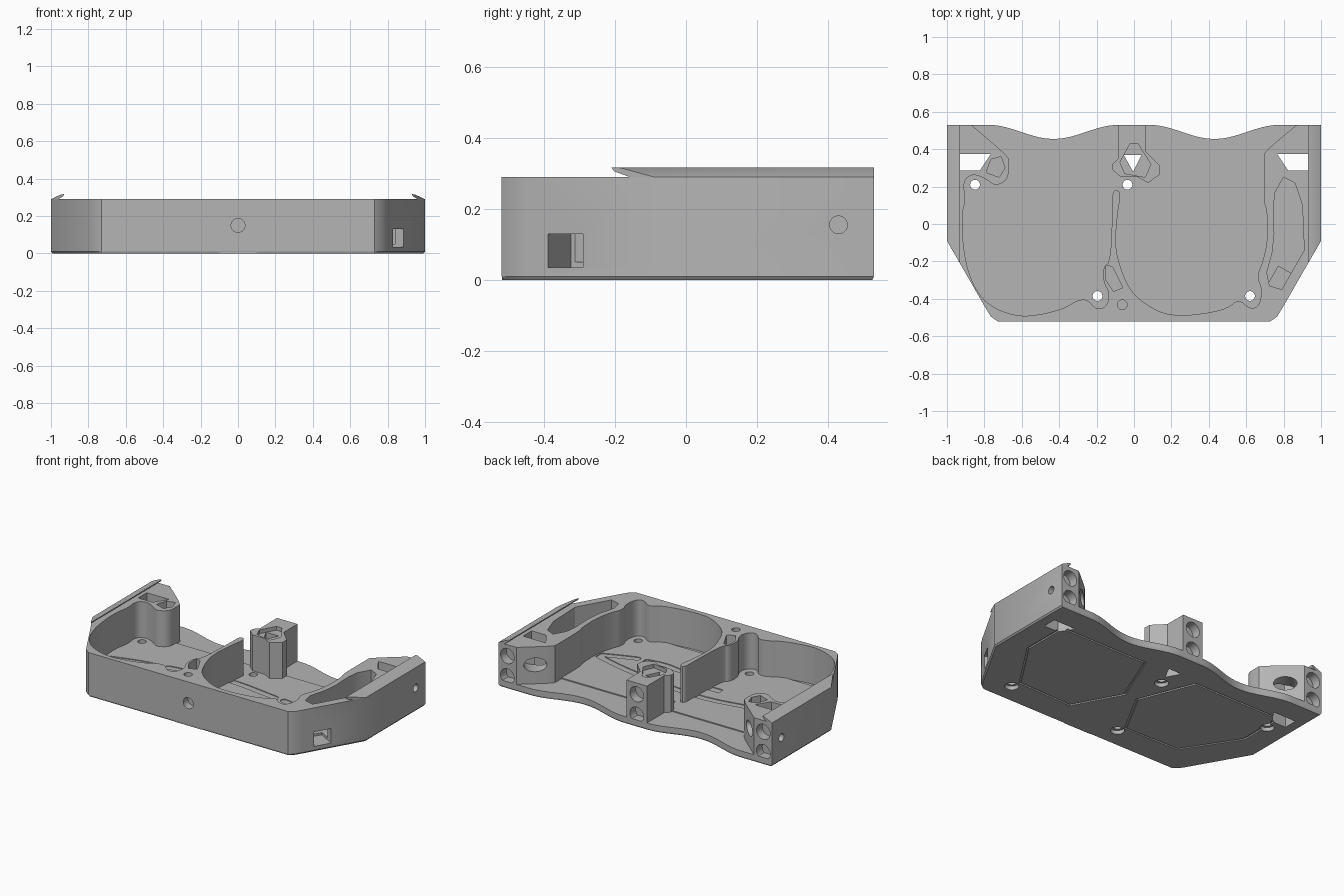
import bpy, bmesh, math
from mathutils import Matrix, Vector

if "Cube" in bpy.data.objects:
    bpy.data.objects.remove(bpy.data.objects["Cube"])

grey = bpy.data.materials.new("mid grey")
grey.use_nodes = True
colour = (0.46, 0.46, 0.46, 1)
grey.diffuse_color = colour
grey.node_tree.nodes["Principled BSDF"].inputs["Base Color"].default_value = colour

TOP, FLOOR, BACK = 0.29, 0.045, 0.53
parts = []


def finish(bm, name, part):
    bmesh.ops.recalc_face_normals(bm, faces=bm.faces)
    mesh = bpy.data.meshes.new(name)
    bm.to_mesh(mesh)
    bm.free()
    mesh.materials.append(grey)
    ob = bpy.data.objects.new(name, mesh)
    bpy.context.collection.objects.link(ob)
    if part:
        parts.append(ob)
    else:
        ob.hide_render = True
    return ob


def prism(name, outline, z0, z1, part=True, taper=1.0):
    """Upright prism; taper scales its bottom outline."""
    bm = bmesh.new()
    low = [bm.verts.new((x * taper, y * taper, z0)) for x, y in outline]
    high = [bm.verts.new((x, y, z1)) for x, y in outline]
    bm.faces.new(low)
    bm.faces.new(high)
    for i in range(len(low)):
        j = (i + 1) % len(low)
        bm.faces.new((low[i], low[j], high[j], high[i]))
    return finish(bm, name, part)


def drill(name, loc, r, depth, axis, squash=1.0):
    """Round cutter centred on loc along axis."""
    bm = bmesh.new()
    turn = Vector(axis).to_track_quat('Z', 'Y').to_matrix().to_4x4()
    place = Matrix.Translation(loc) @ turn @ Matrix.Diagonal((1, squash, 1, 1))
    bmesh.ops.create_cone(bm, cap_ends=True, segments=32, radius1=r,
                          radius2=r, depth=depth, matrix=place)
    return finish(bm, name, False)


def mirror(pts):
    return [(-x, y) for x, y in reversed(pts)]


def soften(pts, rounds=2):
    """Corner cutting on an open path, keeping its ends."""
    for _ in range(rounds):
        out = [pts[0]]
        for a, b in zip(pts, pts[1:]):
            a, b = Vector(a), Vector(b)
            out += [a.lerp(b, 0.25), a.lerp(b, 0.75)]
        pts = out + [pts[-1]]
    return [tuple(p) for p in pts]


def stroke(path, w):
    """Round ended outline around a path."""
    path = [Vector(p) for p in soften(path)]
    left, right = [], []
    for i, p in enumerate(path):
        d = (path[min(i + 1, len(path) - 1)] - path[max(i - 1, 0)]).normalized()
        n = Vector((-d.y, d.x)) * w / 2
        left.append(p + n)
        right.append(p - n)

    def cap(p, start):
        return [p + Matrix.Rotation(-math.pi * k / 6, 2) @ (start - p) for k in range(1, 6)]
    return left + cap(path[-1], left[-1]) + right[::-1] + cap(path[0], right[0])


def cut(ob, cutters):
    for c in cutters:
        m = ob.modifiers.new(c.name, 'BOOLEAN')
        m.operation, m.solver, m.object = 'DIFFERENCE', 'EXACT', c
    bpy.context.view_layer.update()
    deps = bpy.context.evaluated_depsgraph_get()
    mesh = bpy.data.meshes.new_from_object(ob.evaluated_get(deps))
    ob.modifiers.clear()
    ob.data = mesh


# Outer outline with clipped front corners, and the wavy rear edge
side = [(1, BACK), (1, -0.09), (0.79, -0.455), (0.765, -0.495), (0.73, -0.52)]
outer = side + mirror(side)
wave = []
for i in range(-24, 25):
    x = 0.43 + 0.35 * i / 24
    wave.append((x, BACK - 0.0375 * (1 + math.cos(math.pi * i / 24))))

# Floor, its chamfered sole, and the raised floor of the chambers
outline = outer + mirror(wave) + wave
sole = prism("sole", outline, 0, 0.01, taper=0.992)
floor = prism("floor", outline, 0.01, FLOOR)
pad = prism("chamber_floor", [(-0.94, 0.31), (0.72, 0.31), (0.72, -0.2), (0.7, -0.46),
                              (-0.72, -0.46), (-0.94, -0.1)], FLOOR, 0.052)
prism("front_tab", [(-0.1, -0.519), (0.1, -0.519), (0.06, -0.46), (-0.06, -0.46)], 0, 0.012)

# Inner faces of the two chambers and the divider, from +x to -x
left_chamber = [(0.87, BACK), (0.695, 0.385), (0.695, 0.36), (0.695, 0.1), (0.71, 0.08),
                (0.715, -0.08), (0.69, -0.2), (0.655, -0.28), (0.685, -0.35), (0.67, -0.44),
                (0.62, -0.455), (0.56, -0.4), (0.5, -0.45), (0.4, -0.475), (0.27, -0.49),
                (0.15, -0.48), (0.02, -0.4), (-0.04, -0.32), (-0.09, -0.18), (-0.1, -0.08),
                (-0.085, 0.08)]
divider_end = [(-0.075, 0.13), (-0.075, 0.18), (-0.115, 0.18), (-0.115, 0.1), (-0.125, -0.2),
               (-0.165, -0.23), (-0.165, -0.31)]
right_chamber = [(-0.13, -0.37), (-0.145, -0.44), (-0.2, -0.46), (-0.25, -0.4), (-0.31, -0.41),
                 (-0.37, -0.45), (-0.5, -0.485), (-0.62, -0.495), (-0.75, -0.45), (-0.83, -0.38),
                 (-0.89, -0.25), (-0.915, -0.1), (-0.92, 0.05), (-0.9, 0.13), (-0.915, 0.23),
                 (-0.86, 0.27), (-0.79, 0.24), (-0.74, 0.2), (-0.67, 0.24), (-0.67, 0.33),
                 (-0.67, 0.36), (-0.87, BACK)]
inner = soften(left_chamber + divider_end + right_chamber)
wall = prism("chamber_wall", outer + inner[::-1], FLOOR, TOP)

# Centre rear post
post = prism("centre_post", [(-0.085, BACK), (0.065, BACK), (0.065, 0.385), (0.14, 0.31),
                             (0.14, 0.265), (0.075, 0.22), (0.02, 0.25), (-0.07, 0.25),
                             (-0.115, 0.29), (-0.115, 0.32), (-0.085, 0.35)], FLOOR, TOP)

# Hooked lips along both side walls, clipped in line with the front corners
for s, name in ((1, "left_lip"), (-1, "right_lip")):
    bm = bmesh.new()
    rows = []
    for x, z in ((1, TOP), (0.945, 0.316), (0.93, 0.317), (0.935, 0.306), (0.96, TOP)):
        rows.append([bm.verts.new((s * x, y, z)) for y in (-0.09 - (1 - x) * 1.73, BACK)])
    for a, b in zip(rows, rows[1:] + rows[:1]):
        bm.faces.new((a[0], a[1], b[1], b[0]))
    for k in (0, 1):
        bm.faces.new([r[k] for r in rows])
    finish(bm, name, True)

# Openings that run through everything
vent = [(0.765, 0.375), (0.93, 0.375), (0.93, 0.285), (0.825, 0.285)]
triangle = [(-0.055, 0.37), (0.04, 0.37), (-0.005, 0.28)]
through = [prism("vent_cutter", p, -0.1, 0.5, False) for p in (vent, mirror(vent), triangle)]
screws = [(-0.85, 0.21), (-0.035, 0.21), (-0.195, -0.385), (0.62, -0.385)]
for x, y in screws:
    through.append(drill("screw_cutter", (x, y, 0), 0.026, 0.14, (0, 0, 1)))
sinks = [drill("sink_cutter", (x, y, 0), 0.042, 0.05, (0, 0, 1)) for x, y in screws]

# Bolt holes in the rear faces, side pins and slanted post holes
wall_cuts, post_cuts = [], []
for z in (0.08, 0.215):
    post_cuts.append(drill("bolt_cutter", (-0.01, BACK, z), 0.05, 0.12, (0, 1, 0)))
for s in (-1, 1):
    for z in (0.08, 0.215):
        wall_cuts.append(drill("bolt_cutter", (s * 0.937, BACK, z), 0.05, 0.12, (0, 1, 0)))
    wall_cuts.append(drill("pin_cutter", (s, 0.43, 0.155), 0.025, 0.12, (1, 0, 0)))
    wall_cuts.append(drill("slant_cutter", (s * 0.785, 0.455, 0.17), 0.07, 0.2,
                           (-s * 0.64, 0.77, 0), 0.65))
wall_cuts.append(drill("front_cutter", (0, -0.52, 0.15), 0.037, 0.1, (0, 1, 0)))
wall_cuts.append(drill("peg_cutter", (-0.063, -0.432, TOP), 0.026, 0.2, (0, 0, 1)))

# Hollow pockets open at the top
side_pocket = [(0.755, 0.17), (0.8, 0.25), (0.86, 0.22), (0.9, 0.1), (0.91, -0.14),
               (0.79, -0.35), (0.725, -0.33), (0.71, -0.26), (0.74, -0.15), (0.75, -0.05),
               (0.745, 0.09)]
post_pocket = [(-0.79, 0.275), (-0.765, 0.345), (-0.71, 0.36), (-0.69, 0.3), (-0.72, 0.25)]
divider_pocket = [(-0.15, -0.22), (-0.115, -0.23), (-0.06, -0.34), (-0.11, -0.36), (-0.15, -0.3)]
for p, z in ((side_pocket, 0.05), (post_pocket, 0.1), (divider_pocket, 0.06)):
    wall_cuts.append(prism("pocket_cutter", p, z, 0.5, False))
post_cuts.append(prism("recess_cutter", [(-0.075, 0.33), (-0.02, 0.43), (0.02, 0.43), (0.09, 0.32),
                                         (0.06, 0.25), (-0.05, 0.27)], 0.265, 0.5, False))

# Rectangular window in the clipped front corner
out, along = Vector((0.866, -0.5)), Vector((0.5, 0.866))
mid = Vector((0.856, -0.34))
window = [mid + out * a + along * b for a, b in
          ((0.05, -0.057), (0.05, 0.057), (-0.13, 0.057), (-0.13, -0.057))]
wall_cuts.append(prism("window_cutter", window, 0.035, 0.13, False))
floor_window = wall_cuts[-1]

# Curved grooves in the chamber floor
grooves = [[(-0.51, 0), (-0.13, 0.07), (0.26, 0.015)], [(0.33, 0.01), (0.5, -0.02), (0.68, -0.07)],
           [(0.68, -0.1), (0.58, -0.14), (0.48, -0.175)], [(-0.06, -0.1), (0.02, -0.15), (0.11, -0.17)],
           [(0.18, -0.18), (0.3, -0.2), (0.41, -0.18)], [(-0.88, -0.09), (-0.72, -0.04), (-0.58, -0.015)]]
groove_cuts = [prism("groove_cutter", stroke(g, 0.045), 0.047, 0.1, False) for g in grooves]
groove_cuts.append(prism("notch_cutter", [(-0.2, -0.055), (-0.115, -0.055), (-0.115, -0.105),
                                          (-0.2, -0.105)], 0.047, 0.1, False))

# Hexagonal panels outlined by a groove underneath
panel = [(0.61, -0.33), (0.84, 0.02), (0.84, 0.34), (0.19, 0.34), (0.04, -0.03), (0.21, -0.34)]
centre = sum((Vector(p) for p in panel), Vector((0, 0))) / len(panel)
inset = [centre + (Vector(p) - centre) * 0.965 for p in panel]
panel_cuts = []
plates = []
for side_name, p, q in (("left", panel, inset), ("right", mirror(panel), mirror(inset))):
    panel_cuts.append(prism("panel_cutter", p, -0.1, 0.009, False))
    plates.append(prism(side_name + "_panel", q, 0, 0.009))

cut(sole, through + sinks + panel_cuts)
cut(floor, through + sinks + [floor_window])
cut(pad, through + groove_cuts)
cut(wall, through + wall_cuts)
cut(post, through + post_cuts)
for plate in plates:
    cut(plate, through + sinks)

# Drop the cutters and shade the parts
for ob in [o for o in bpy.data.objects if "_cutter" in o.name]:
    bpy.data.objects.remove(ob)
bpy.ops.object.select_all(action='DESELECT')
for ob in parts:
    ob.select_set(True)
bpy.context.view_layer.objects.active = wall
bpy.ops.object.shade_smooth_by_angle(angle=math.radians(30))
